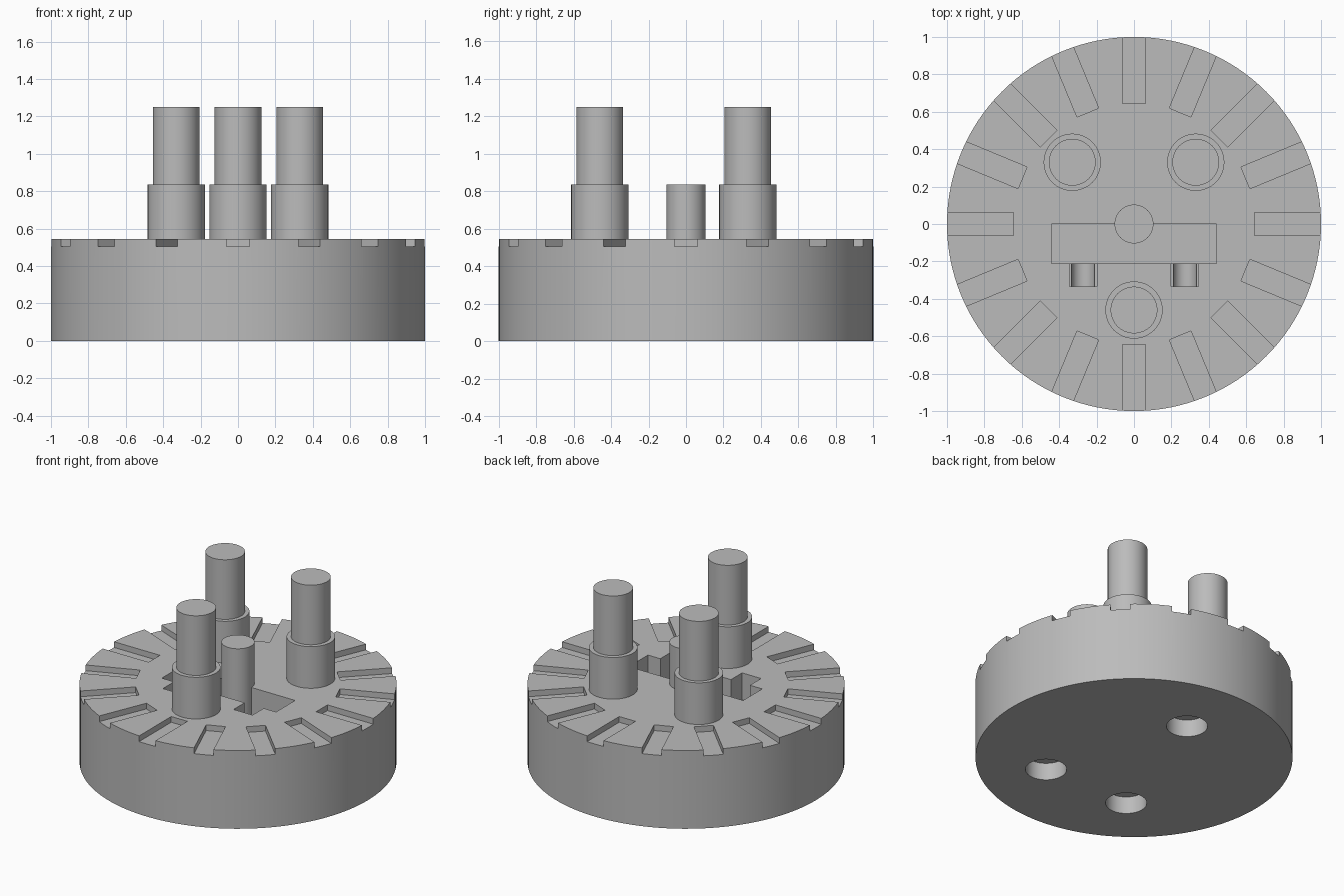
import bpy
from math import cos, sin, tau, radians

if "Cube" in bpy.data.objects:
    bpy.data.objects.remove(bpy.data.objects["Cube"])

grey = bpy.data.materials.new("plain_grey")
grey.use_nodes = True
colour = (0.5, 0.5, 0.5, 1)
grey.diffuse_color = colour
grey.node_tree.nodes["Principled BSDF"].inputs["Base Color"].default_value = colour

TOP = 0.545


def finish(name):
    ob = bpy.context.object
    ob.name = name
    ob.data.materials.append(grey)
    return ob


def cylinder(name, x, y, z0, z1, r, sides=64):
    bpy.ops.mesh.primitive_cylinder_add(vertices=sides, radius=r, depth=z1 - z0,
                                        location=(x, y, (z0 + z1) / 2))
    return finish(name)


def box(name, low, high):
    centre = [(a + b) / 2 for a, b in zip(low, high)]
    bpy.ops.mesh.primitive_cube_add(size=1, location=centre)
    ob = finish(name)
    ob.scale = [b - a for a, b in zip(low, high)]
    return ob


def cut(target, cutter):
    mod = target.modifiers.new("cut", "BOOLEAN")
    mod.operation = "DIFFERENCE"
    mod.solver = "EXACT"
    mod.object = cutter
    bpy.context.view_layer.objects.active = target
    bpy.ops.object.modifier_apply(modifier=mod.name)
    bpy.data.objects.remove(cutter)


def smooth(ob):
    bpy.ops.object.select_all(action="DESELECT")
    ob.select_set(True)
    bpy.context.view_layer.objects.active = ob
    bpy.ops.object.shade_smooth_by_angle(angle=radians(30))


# Round base with radial rim slots
base = cylinder("base", 0, 0, 0, TOP, 1, 128)
for i in range(16):
    a = tau * i / 16
    slot = box("slot_cutter", (-0.2, -0.0625, TOP - 0.04), (0.2, 0.0625, TOP + 0.1))
    slot.location.x = 0.845 * cos(a)
    slot.location.y = 0.845 * sin(a)
    slot.rotation_euler.z = a
    cut(base, slot)

# Central pocket with two side notches and cross holes
cut(base, box("pocket_cutter", (-0.44, -0.21, 0.22), (0.44, 0, 0.7)))
for x in (-0.272, 0.272):
    cut(base, box("notch_cutter", (x - 0.073, -0.333, 0.36), (x + 0.073, -0.1, 0.7)))
    hole = cylinder("hole_cutter", x, -0.115, 0, 0.436, 0.062, 32)
    hole.location.z = 0.36
    hole.rotation_euler.x = radians(90)
    cut(base, hole)

# Blind sockets underneath
for x, y in ((0, 0.52), (-0.33, -0.47), (0.33, -0.47)):
    cut(base, cylinder("socket_cutter", x, y, -0.1, 0.12, 0.13))
smooth(base)

# Stepped pins
for side, x, y in (("left", 0.33, 0.33), ("right", -0.33, 0.33), ("front", 0, -0.46)):
    smooth(cylinder(side + "_collar", x, y, TOP - 0.02, 0.835, 0.153))
    smooth(cylinder(side + "_pin", x, y, 0.8, 1.25, 0.125))

# Short centre post standing in the pocket
smooth(cylinder("centre_post", 0, 0, 0.2, 0.835, 0.104))
